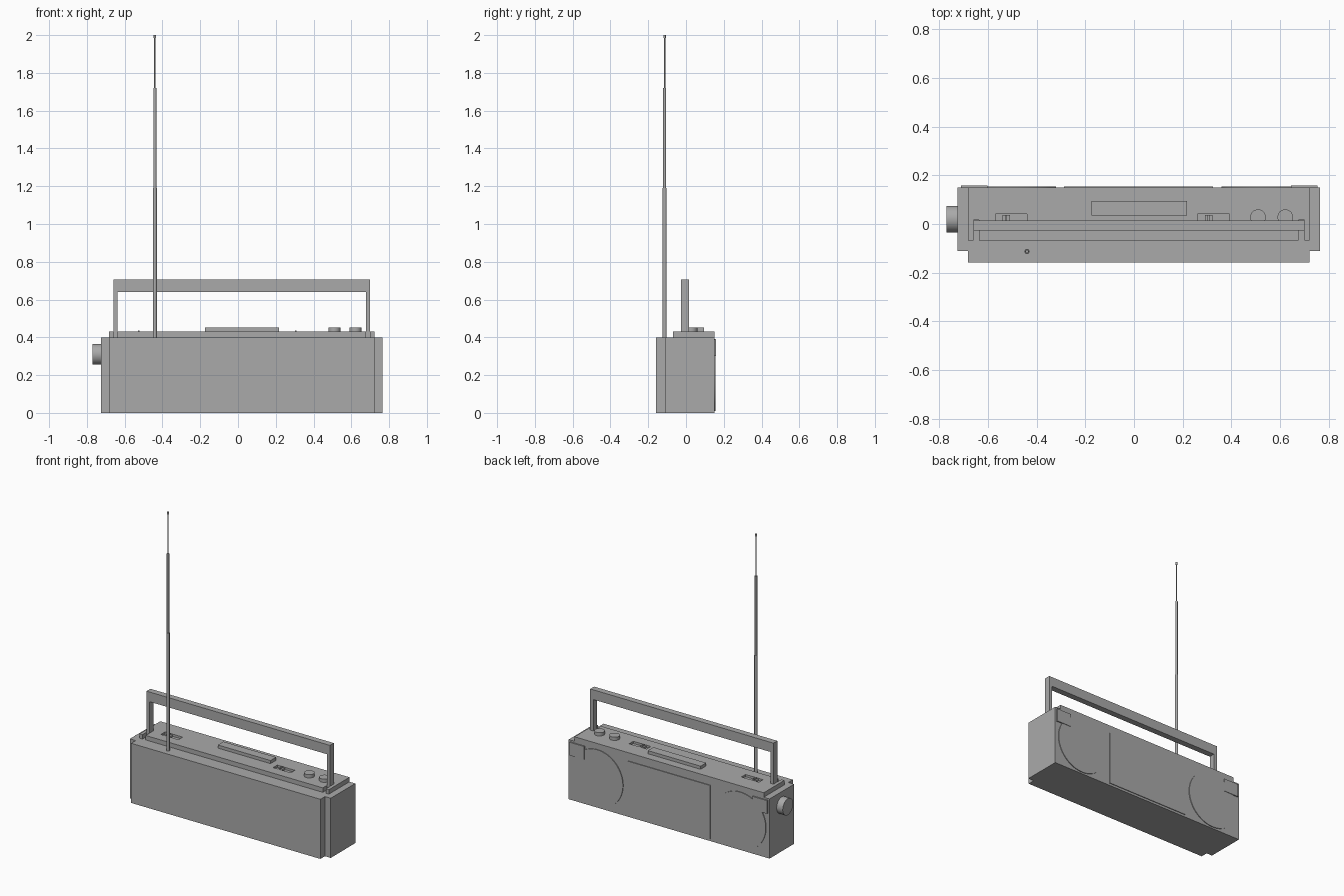
import bpy, bmesh, math
from mathutils import Matrix

if "Cube" in bpy.data.objects:
    bpy.data.objects.remove(bpy.data.objects["Cube"])

grey = bpy.data.materials.new("grey plastic")
grey.diffuse_color = (0.4, 0.4, 0.4, 1)
grey.use_nodes = True
grey.node_tree.nodes["Principled BSDF"].inputs["Base Color"].default_value = grey.diffuse_color


def finish(name, bm, smooth=False):
    bmesh.ops.recalc_face_normals(bm, faces=bm.faces)
    me = bpy.data.meshes.new(name)
    bm.to_mesh(me)
    bm.free()
    me.materials.append(grey)
    ob = bpy.data.objects.new(name, me)
    bpy.context.collection.objects.link(ob)
    if smooth:
        bpy.ops.object.select_all(action='DESELECT')
        bpy.context.view_layer.objects.active = ob
        ob.select_set(True)
        bpy.ops.object.shade_smooth_by_angle(angle=math.radians(35))
    return ob


def prism(name, outline, z0, z1):
    """Extrude a flat XY outline from z0 to z1."""
    bm = bmesh.new()
    face = bm.faces.new([bm.verts.new((x, y, z0)) for x, y in outline])
    ext = bmesh.ops.extrude_face_region(bm, geom=[face])
    top = [v for v in ext['geom'] if isinstance(v, bmesh.types.BMVert)]
    bmesh.ops.translate(bm, verts=top, vec=(0, 0, z1 - z0))
    return finish(name, bm)


def box(name, x0, x1, y0, y1, z0, z1):
    return prism(name, [(x0, y0), (x1, y0), (x1, y1), (x0, y1)], z0, z1)


def cylinder(name, centre, r, depth, axis='Z', sides=48):
    bm = bmesh.new()
    rot = {'Z': Matrix(), 'X': Matrix.Rotation(math.pi / 2, 4, 'Y'),
           'Y': Matrix.Rotation(math.pi / 2, 4, 'X')}[axis]
    bmesh.ops.create_cone(bm, cap_ends=True, segments=sides, radius1=r, radius2=r,
                          depth=depth, matrix=Matrix.Translation(centre) @ rot)
    return finish(name, bm, True)


# Main case: wide rear with a narrower front section
prism("case", [(-0.682, -0.158), (0.722, -0.158), (0.722, -0.11), (0.765, -0.11),
               (0.765, 0.15), (-0.725, 0.15), (-0.725, -0.11), (-0.682, -0.11)], 0, 0.4)

# Raised top deck with two open slots for the handle legs
deck = prism("top_deck", [(-0.682, -0.068), (-0.66, -0.068), (-0.66, 0.016), (-0.637, 0.016),
                          (-0.637, -0.068), (0.677, -0.068), (0.677, 0.016), (0.70, 0.016),
                          (0.70, -0.068), (0.722, -0.068), (0.722, 0.15), (-0.682, 0.15)],
             0.4, 0.43)

# Recessed slide switches in the deck
for i, x in enumerate((-0.57, 0.262)):
    cut = box(f"switch_cutter_{i}", x, x + 0.13, -0.002, 0.042, 0.415, 0.46)
    cut.hide_render = True
    cut.hide_viewport = True
    cut.display_type = 'WIRE'
    mod = deck.modifiers.new("switch recess", 'BOOLEAN')
    mod.operation = 'DIFFERENCE'
    mod.solver = 'EXACT'
    mod.object = cut
    box(f"switch_slider_{i}", x + 0.03, x + 0.06, 0.003, 0.037, 0.414, 0.428)
    box(f"switch_nub_{i}", x + 0.04, x + 0.048, 0.003, 0.037, 0.428, 0.436)

# Carry handle: two legs and a crossbar in one frame
bm = bmesh.new()
frame = [(-0.66, 0.4), (-0.637, 0.4), (-0.637, 0.64), (0.677, 0.64),
         (0.677, 0.4), (0.70, 0.4), (0.70, 0.705), (-0.66, 0.705)]
f = bm.faces.new([bm.verts.new((x, -0.026, z)) for x, z in frame])
ext = bmesh.ops.extrude_face_region(bm, geom=[f])
bmesh.ops.translate(bm, verts=[v for v in ext['geom'] if isinstance(v, bmesh.types.BMVert)],
                    vec=(0, 0.041, 0))
finish("handle", bm)

# Button bar and top knobs
box("button_bar", -0.174, 0.217, 0.035, 0.094, 0.43, 0.451)
for i, x in enumerate((0.51, 0.622)):
    cylinder(f"top_knob_{i}", (x, 0.028, 0.441), 0.032, 0.022)

# Tuning knob on the left end
cylinder("tuning_knob", (-0.747, 0.02, 0.31), 0.055, 0.046, 'X')

# Telescopic antenna, thinner toward the tip
for i, (r, z0, z1) in enumerate(((0.0105, 0.4, 1.19), (0.0078, 1.19, 1.72),
                                 (0.0042, 1.72, 1.985), (0.0065, 1.985, 2.0))):
    cylinder(f"antenna_section_{i}", (-0.44, -0.113, (z0 + z1) / 2), r, z1 - z0, 'Z', 20)

# Back: raised speaker discs, centre panel and corner tabs
for i, x in enumerate((-0.51, 0.55)):
    cylinder(f"back_disc_{i}", (x, 0.1515, 0.2), 0.19, 0.007, 'Y', 64)
box("back_panel", -0.287, 0.325, 0.148, 0.155, 0.015, 0.375)
for i, x in enumerate((-0.712, 0.645)):
    box(f"corner_tab_{i}", x, x + 0.109, 0.148, 0.158, 0.3, 0.388)
